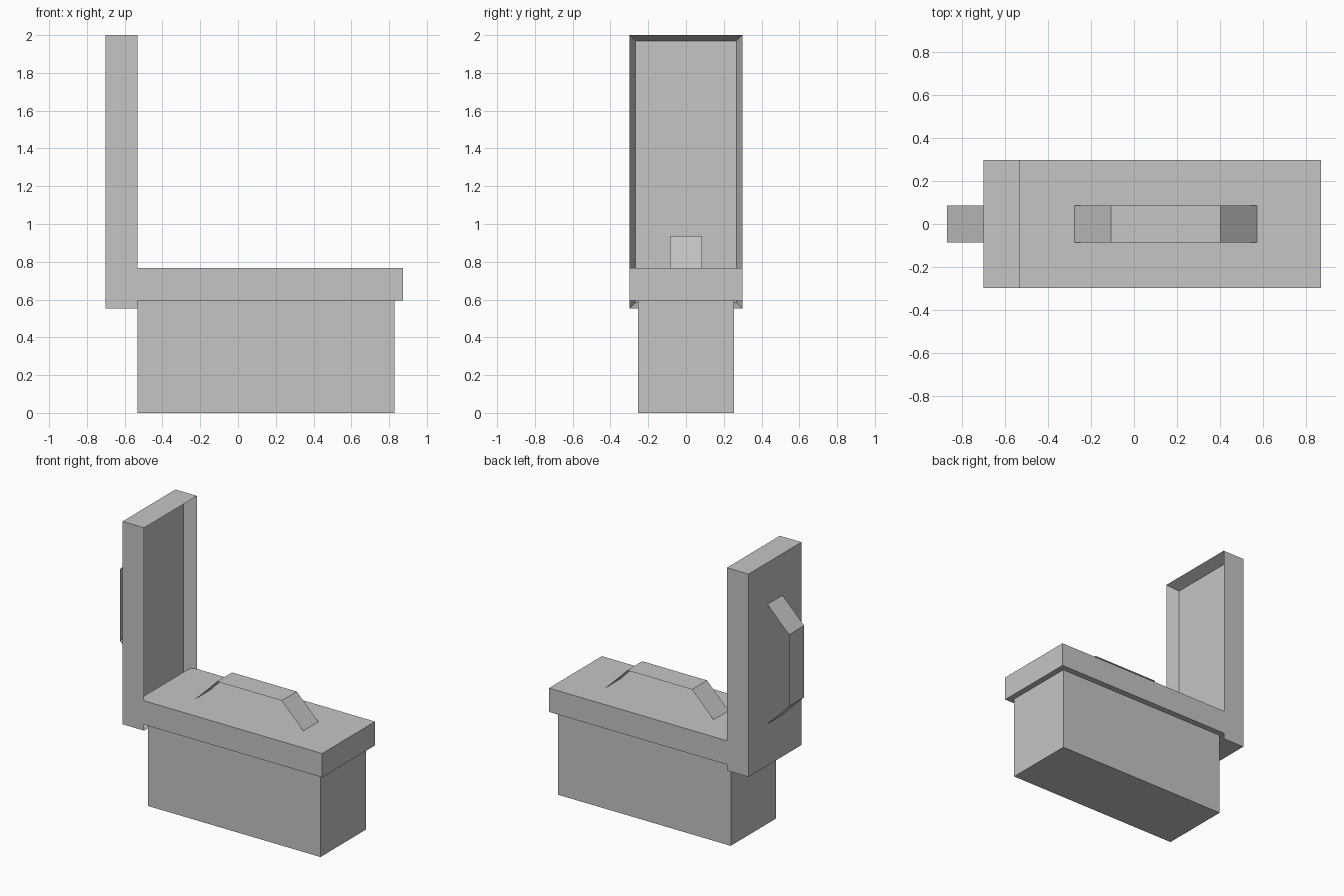
import bpy
import bmesh
from mathutils import Matrix, Vector

U = 2 / 47  # one module: the whole model is 47 modules high

cube = bpy.data.objects.get("Cube")
if cube:
    bpy.data.objects.remove(cube, do_unlink=True)

grey = bpy.data.materials.new("plain_grey")
grey.use_nodes = True
colour = (0.56, 0.56, 0.56, 1)
grey.diffuse_color = colour
grey.node_tree.nodes["Principled BSDF"].inputs["Base Color"].default_value = colour


def finish(name, bm):
    """Turn a bmesh into a named, coloured object."""
    mesh = bpy.data.meshes.new(name)
    bm.to_mesh(mesh)
    bm.free()
    mesh.materials.append(grey)
    obj = bpy.data.objects.new(name, mesh)
    bpy.context.collection.objects.link(obj)
    return obj


def box_mesh(x0, x1, width, z0, z1):
    """Box centred on y, measured in modules."""
    bm = bmesh.new()
    size = Vector((x1 - x0, width, z1 - z0)) * U
    centre = Vector((x0 + x1, 0, z0 + z1)) * U / 2
    bmesh.ops.create_cube(bm, size=1, matrix=Matrix.Translation(centre) @ Matrix.Diagonal(size).to_4x4())
    return bm


def handle(name, place):
    """Thin folded strip with two sloping ends."""
    bm = bmesh.new()
    rows = []
    for along, up in ((-10, 0), (-6, 4), (6, 4), (10, 0)):
        rows.append([bm.verts.new(place(along, side, up) * U) for side in (-2, 2)])
    for a, b in zip(rows, rows[1:]):
        bm.faces.new((a[0], b[0], b[1], a[1]))
    bm.normal_update()
    return finish(name, bm)


# Body and overhanging top slab
finish("body", box_mesh(-12.5, 19.5, 12, 0, 14))
finish("top_slab", box_mesh(-13.5, 20.5, 14, 14, 18))

# Upright lid with a shallow recess on its inner side
bm = box_mesh(-16.5, -12.5, 14, 13, 47)
bm.normal_update()
inner = [f for f in bm.faces if f.normal.x > 0.9]
bmesh.ops.inset_region(bm, faces=inner, thickness=U)
bmesh.ops.translate(bm, verts=inner[0].verts[:], vec=(-2 * U, 0, 0))
finish("lid", bm)

# Handles on the slab and on the outside of the lid
handle("top_handle", lambda a, s, u: Vector((3.5 + a, s, 18 + u)))
handle("lid_handle", lambda a, s, u: Vector((-16.5 - u, s, 30 + a)))
